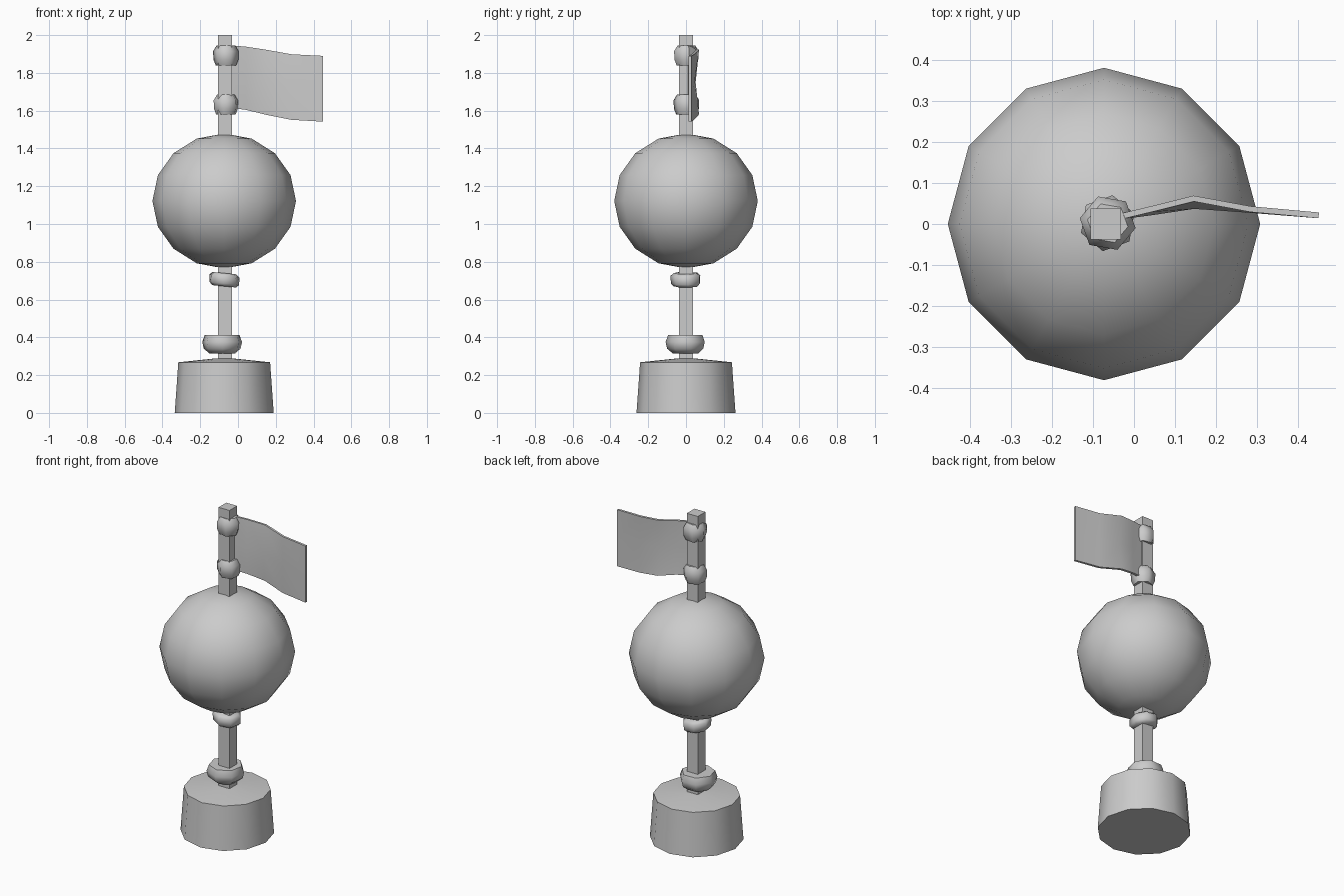
import bpy, bmesh, math

if "Cube" in bpy.data.objects:
    bpy.data.objects.remove(bpy.data.objects["Cube"])

CX = -0.073  # axis of the mast

grey = bpy.data.materials.new("light grey")
grey.diffuse_color = (0.6, 0.6, 0.6, 1)
grey.use_nodes = True
grey.node_tree.nodes["Principled BSDF"].inputs["Base Color"].default_value = grey.diffuse_color


def finish(name, bm, angle=40):
    """Turn a bmesh into an object, smooth below the given angle."""
    bmesh.ops.recalc_face_normals(bm, faces=bm.faces)
    for f in bm.faces:
        f.smooth = True
    for e in bm.edges:
        if len(e.link_faces) == 2 and e.calc_face_angle(0) > math.radians(angle):
            e.smooth = False
    me = bpy.data.meshes.new(name)
    bm.to_mesh(me)
    bm.free()
    me.materials.append(grey)
    ob = bpy.data.objects.new(name, me)
    bpy.context.collection.objects.link(ob)
    return ob


def lathe(name, profile, sides, cx=CX, cy=0.0, turn=0.0, tilt=0.0, sy=1.0, angle=40):
    """Stack rings given as (radius, z) and cap both ends."""
    bm = bmesh.new()
    rings = []
    for r, z in profile:
        ring = []
        for i in range(sides):
            a = math.radians(turn) + 2 * math.pi * i / sides
            x, y = r * math.cos(a), r * sy * math.sin(a)
            ring.append(bm.verts.new((cx + x, cy + y, z + tilt * x)))
        rings.append(ring)
    for a, b in zip(rings, rings[1:]):
        for i in range(sides):
            j = (i + 1) % sides
            bm.faces.new((a[i], a[j], b[j], b[i]))
    bm.faces.new(rings[0])
    bm.faces.new(rings[-1])
    return finish(name, bm, angle)


# weighted base with a shallow domed top
lathe("base", [(0.262, 0), (0.243, 0.268), (0.06, 0.287)], 12)

# square mast
lathe("mast", [(0.0525, 0.27), (0.0525, 2.0)], 4, cx=-0.069, turn=45)

# ball, slightly flattened
bm = bmesh.new()
bmesh.ops.create_uvsphere(bm, u_segments=12, v_segments=8, radius=0.38)
for v in bm.verts:
    v.co.x += CX
    v.co.z = v.co.z * 0.94 + 1.122
finish("ball", bm, 60)

# collars below the ball
lathe("lower_collar", [(0.07, 0.315), (0.1, 0.34), (0.108, 0.375), (0.095, 0.412)],
      7, cx=-0.083, turn=15, angle=60)
lathe("upper_collar", [(0.065, 0.67), (0.08, 0.685), (0.082, 0.725), (0.065, 0.74)],
      7, turn=10, tilt=-0.1, angle=60)

# clips holding the flag
for name, z, turn in (("lower_clip", 1.58, 20), ("upper_clip", 1.84, 50)):
    lathe(name, [(0.055, z), (0.067, z + 0.03), (0.069, z + 0.075), (0.05, z + 0.105)],
          6, cx=-0.064, cy=0.002, turn=turn, angle=60)

# waving flag: columns of x, top z, bottom z, edge y, middle y
columns = [(-0.035, 1.945, 1.615, 0.018, 0.018), (0.04, 1.938, 1.605, 0.036, 0.028),
           (0.145, 1.922, 1.58, 0.062, 0.044), (0.285, 1.898, 1.552, 0.036, 0.034),
           (0.45, 1.89, 1.542, 0.021, 0.021)]
bm = bmesh.new()
grid = [[bm.verts.new((x, ye, zt)), bm.verts.new((x, ym, (zt + zb) / 2)),
         bm.verts.new((x, ye, zb))] for x, zt, zb, ye, ym in columns]
for a, b in zip(grid, grid[1:]):
    for k in range(2):
        bm.faces.new((a[k], a[k + 1], b[k + 1], b[k]))
bmesh.ops.recalc_face_normals(bm, faces=bm.faces)
bmesh.ops.solidify(bm, geom=bm.faces[:], thickness=0.014)
shift = 0.028 - max(v.co.y for v in bm.verts if v.co.x > 0.44)
for v in bm.verts:
    v.co.y += shift
finish("flag", bm, 60)
